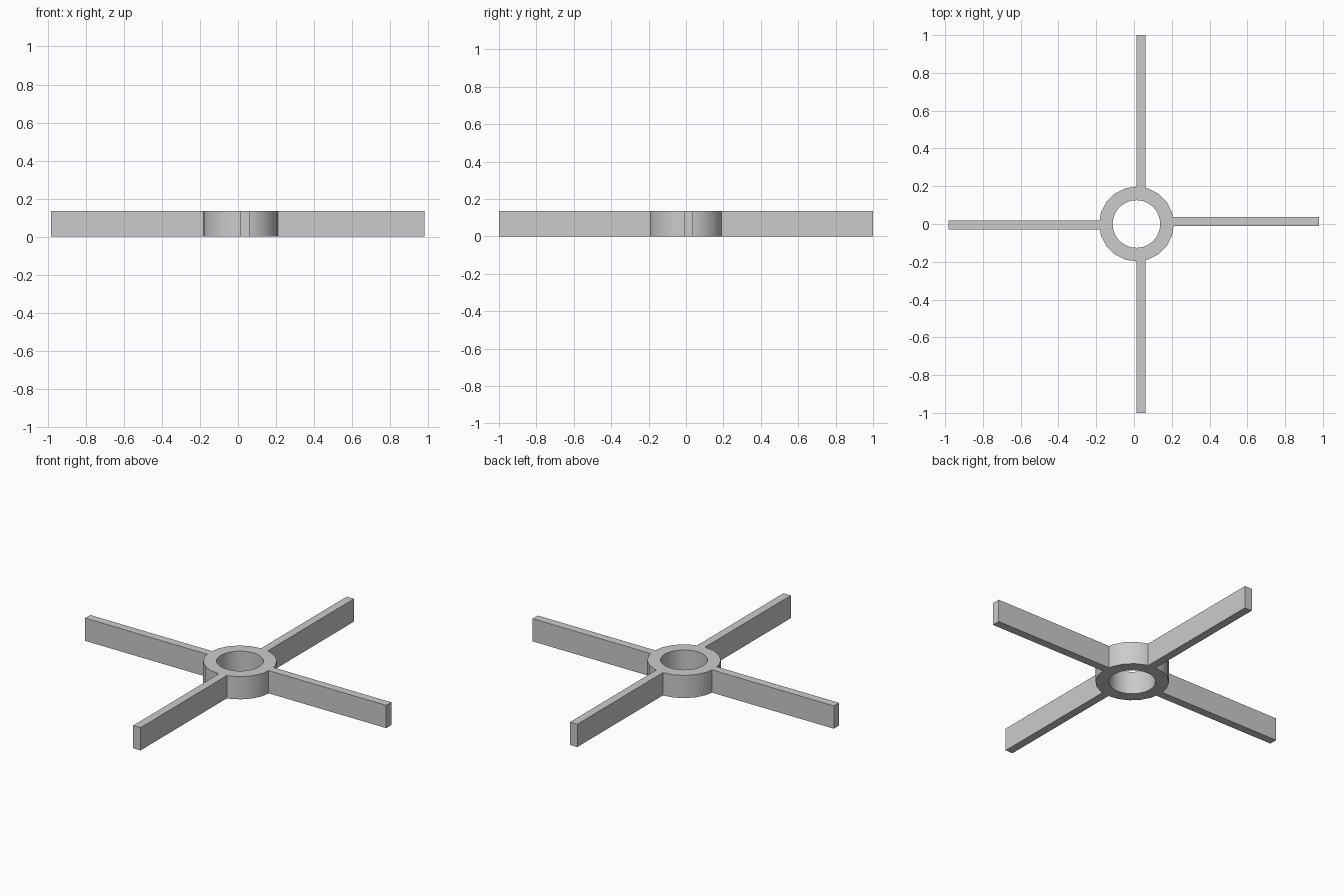
import bpy
import bmesh
import math

cube = bpy.data.objects.get("Cube")
if cube:
    bpy.data.objects.remove(cube, do_unlink=True)

HEIGHT = 0.135
HUB_X = 0.013
OUTER_R, INNER_R = 0.198, 0.126
ARM_W = 0.048
ROOT = 0.18          # arms start just inside the hub wall

grey = bpy.data.materials.new("plain grey")
grey.use_nodes = True
grey.diffuse_color = (0.6, 0.6, 0.6, 1)
grey.node_tree.nodes["Principled BSDF"].inputs["Base Color"].default_value = grey.diffuse_color


def add_object(name, bm):
    bmesh.ops.recalc_face_normals(bm, faces=bm.faces)
    mesh = bpy.data.meshes.new(name)
    bm.to_mesh(mesh)
    bm.free()
    mesh.materials.append(grey)
    obj = bpy.data.objects.new(name, mesh)
    bpy.context.collection.objects.link(obj)
    return obj


def extrude_up(bm):
    """Turn the flat faces of bm into a solid of the common height."""
    geom = bmesh.ops.extrude_face_region(bm, geom=bm.faces[:], use_keep_orig=True)["geom"]
    top = [g for g in geom if isinstance(g, bmesh.types.BMVert)]
    bmesh.ops.translate(bm, verts=top, vec=(0, 0, HEIGHT))


def add_arm(name, x0, x1, y0, y1):
    bm = bmesh.new()
    bm.faces.new([bm.verts.new((x, y, 0)) for x, y in
                  ((x0, y0), (x1, y0), (x1, y1), (x0, y1))])
    extrude_up(bm)
    return add_object(name, bm)


# Hub: a ring with a faceted outer wall and a rounder bore
bm = bmesh.new()
edges = []
for radius, sides in ((OUTER_R, 20), (INNER_R, 40)):
    loop = [bm.verts.new((HUB_X + radius * math.cos(math.tau * i / sides),
                          radius * math.sin(math.tau * i / sides), 0))
            for i in range(sides)]
    edges += [bm.edges.new((loop[i - 1], loop[i])) for i in range(sides)]
bmesh.ops.bridge_loops(bm, edges=edges)
extrude_up(bm)
hub = add_object("hub_ring", bm)
bpy.context.view_layer.objects.active = hub
hub.select_set(True)
bpy.ops.object.shade_smooth_by_angle(angle=math.radians(35))

# Four slightly offset arms
add_arm("left_arm", HUB_X + ROOT, 0.98, -0.011, -0.011 + ARM_W)
add_arm("right_arm", -0.982, HUB_X - ROOT, -0.03, -0.03 + ARM_W)
add_arm("back_arm", HUB_X, HUB_X + ARM_W, ROOT, 1.0)
add_arm("front_arm", HUB_X, HUB_X + ARM_W, -1.0, -ROOT)
